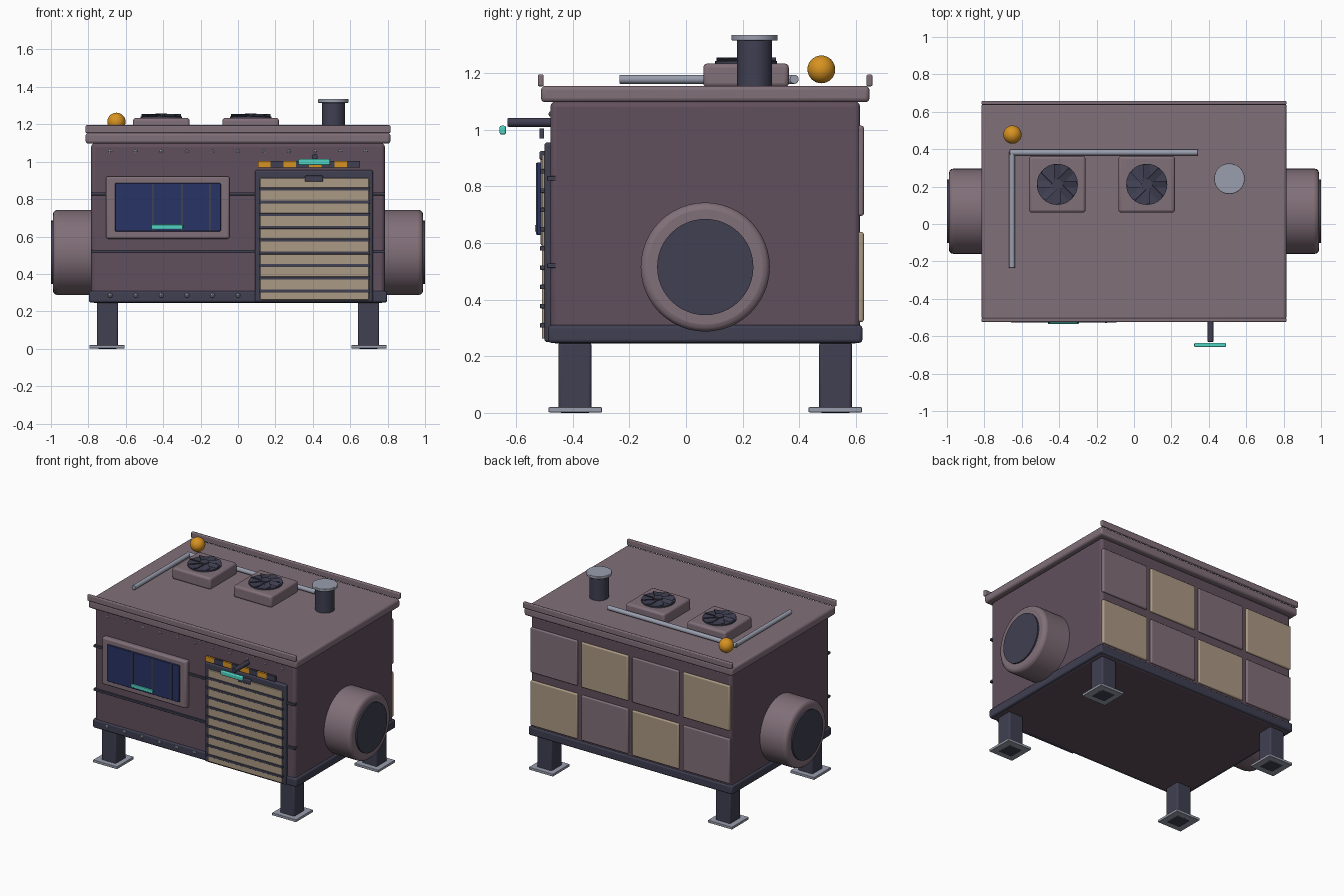
import bpy
import math
from mathutils import Vector

old = bpy.data.objects.get("Cube")
if old:
    bpy.data.objects.remove(old, do_unlink=True)


def material(name, r, g, b):
    m = bpy.data.materials.new(name)
    m.use_nodes = True
    m.diffuse_color = (r, g, b, 1)
    node = next(n for n in m.node_tree.nodes if n.type == 'BSDF_PRINCIPLED')
    node.inputs["Base Color"].default_value = (r, g, b, 1)
    return m


PLUM = material("dark plum wall", 0.12, 0.08, 0.11)
MAUVE = material("mauve trim", 0.22, 0.16, 0.19)
DARK = material("dark slate", 0.05, 0.05, 0.085)
BEIGE = material("beige panel", 0.41, 0.32, 0.23)
STEEL = material("light steel", 0.32, 0.34, 0.42)
BLUE = material("blue glass", 0.022, 0.034, 0.13)
ORANGE = material("orange", 0.68, 0.29, 0.015)
CYAN = material("cyan glow", 0.08, 0.65, 0.54)


def finish(name, mat, bevel=0):
    ob = bpy.context.object
    ob.name = name
    ob.data.materials.append(mat)
    if bevel:
        mod = ob.modifiers.new("Bevel", 'BEVEL')
        mod.width = bevel
        mod.segments = 3
        mod.limit_method = 'ANGLE'
    bpy.ops.object.shade_smooth_by_angle(angle=math.radians(35))
    return ob


def box(name, mat, x, y, z, bevel=0):
    """Box from (low, high) ranges on each axis."""
    lo, hi = Vector((x[0], y[0], z[0])), Vector((x[1], y[1], z[1]))
    bpy.ops.mesh.primitive_cube_add(size=1, location=(lo + hi) / 2)
    ob = bpy.context.object
    for v in ob.data.vertices:
        v.co = v.co * (hi - lo)
    return finish(name, mat, bevel)


def rod(name, mat, start, end, radius, bevel=0, sides=32):
    """Cylinder between two points."""
    a, b = Vector(start), Vector(end)
    bpy.ops.mesh.primitive_cylinder_add(
        vertices=sides, radius=radius, depth=(b - a).length, location=(a + b) / 2,
        rotation=(b - a).to_track_quat('Z', 'Y').to_euler())
    return finish(name, mat, bevel)


def ball(name, mat, center, radius, sides=24):
    bpy.ops.mesh.primitive_uv_sphere_add(segments=sides, ring_count=sides // 2,
                                         radius=radius, location=center)
    return finish(name, mat)


def around(c, half):
    return (c - half, c + half)


MID = 0.068   # depth centre of the cabin

# Cabin shell
box("cabin", PLUM, around(0, 0.785), around(MID, 0.547), (0.245, 1.1), 0.02)
box("base_skirt", DARK, around(0, 0.797), around(MID, 0.555), (0.247, 0.31), 0.012)
box("roof", MAUVE, around(0, 0.815), around(MID, 0.58), (1.097, 1.155), 0.015)
for label, y in (("front", -0.513), ("back", 0.648)):
    box(label + "_roof_lip", MAUVE, around(0, 0.815), around(y, 0.0105), (1.153, 1.195), 0.006)

# Legs and feet
for sx, side in ((-1, "right"), (1, "left")):
    for y, end in ((-0.392, "front"), (0.528, "back")):
        box(f"{end}_{side}_leg", DARK, around(sx * 0.698, 0.057),
            around(y, 0.058), (0, 0.25), 0.01)
        box(f"{end}_{side}_foot", STEEL, around(sx * 0.7, 0.094),
            around(MID + (y - MID) * 0.998, 0.094), (0.002, 0.02), 0.003)

# Round side vents
for sx, side in ((-1, "right"), (1, "left")):
    rod(side + "_vent_drum", MAUVE, (sx * 0.7, MID, 0.515), (sx * 0.99, MID, 0.515),
        0.228, 0.025, 48)
    rod(side + "_vent_face", DARK, (sx * 0.95, MID, 0.515), (sx, MID, 0.515), 0.17, 0, 48)

# Front seams and rivets
for z in (0.52, 0.828):
    box("front_seam", DARK, around(0, 0.787), (-0.49, -0.46), around(z, 0.008), 0.002)
for i in range(11):
    x = -0.683 + i * 0.1366
    ball("upper_rivet", STEEL, (x, -0.475, 1.055), 0.011, 8)
    if x < 0.09:
        ball("lower_rivet", STEEL, (x, -0.487, 0.285), 0.013, 8)

# Window
box("window_frame", MAUVE, (-0.706, -0.045), (-0.514, -0.47), (0.588, 0.922), 0.012)
box("window_glass", BLUE, (-0.658, -0.092), (-0.527, -0.5), (0.628, 0.885), 0.004)
for x in (-0.455, -0.3, -0.15):
    box("window_bar", DARK, around(x, 0.006), (-0.529, -0.51), (0.63, 0.883))
box("window_light", CYAN, (-0.46, -0.295), (-0.534, -0.52), (0.64, 0.664), 0.003)

# Roller door
box("door_frame", DARK, (0.09, 0.722), (-0.5, -0.46), (0.25, 0.955), 0.01)
box("door_shutter", BEIGE, (0.118, 0.7), (-0.509, -0.48), (0.262, 0.912), 0.004)
for i in range(9):
    box("shutter_rib", DARK, (0.112, 0.706), (-0.515, -0.49), around(0.853 - i * 0.068, 0.008), 0.002)
box("door_handle", DARK, (0.358, 0.455), (-0.517, -0.49), (0.893, 0.925), 0.006)

# Hazard strip above the door
for i in range(8):
    box("hazard_block", DARK if i % 2 else ORANGE, (0.107 + i * 0.068, 0.175 + i * 0.068),
        (-0.517, -0.502), (0.969, 1.005))

# Door lamp
rod("lamp_arm", DARK, (0.41, -0.63, 1.026), (0.41, -0.47, 1.026), 0.016, 0.004, 16)
box("lamp_tube", CYAN, (0.322, 0.492), (-0.658, -0.636), (0.983, 1.014), 0.006)

# Back wall panels in a checker of two colours
for col in range(4):
    for row in range(2):
        box("back_panel", BEIGE if (col + row) % 2 == 1 else MAUVE,
            around(-0.595 + col * 0.397, 0.183), (0.6, 0.628),
            around(0.48 + row * 0.375, 0.159), 0.008)

# Roof fans
for x in (-0.41, 0.068):
    box("fan_housing", MAUVE, around(x, 0.151), around(0.212, 0.151), (1.15, 1.234), 0.015)
    rod("fan_disc", DARK, (x, 0.212, 1.225), (x, 0.212, 1.243), 0.11)
    rod("fan_hub", DARK, (x, 0.212, 1.24), (x, 0.212, 1.258), 0.03)
    for k in range(8):
        a = k * math.pi / 4
        blade = box("fan_blade", DARK, around(x + 0.063 * math.cos(a), 0.042),
                    around(0.212 + 0.063 * math.sin(a), 0.018), (1.246, 1.25))
        blade.rotation_euler = (0.3, 0, a)

# Chimney, pipes and beacon
rod("chimney", DARK, (0.51, 0.242, 1.15), (0.51, 0.242, 1.32), 0.062, 0.004)
rod("chimney_cap", STEEL, (0.51, 0.242, 1.315), (0.51, 0.242, 1.335), 0.082, 0.004)
rod("long_pipe", STEEL, (-0.665, 0.382, 1.178), (0.342, 0.382, 1.178), 0.016, 0.003, 16)
rod("short_pipe", STEEL, (-0.652, -0.235, 1.178), (-0.652, 0.385, 1.178), 0.016, 0.003, 16)
ball("beacon", ORANGE, (-0.65, 0.478, 1.213), 0.049, 32)
